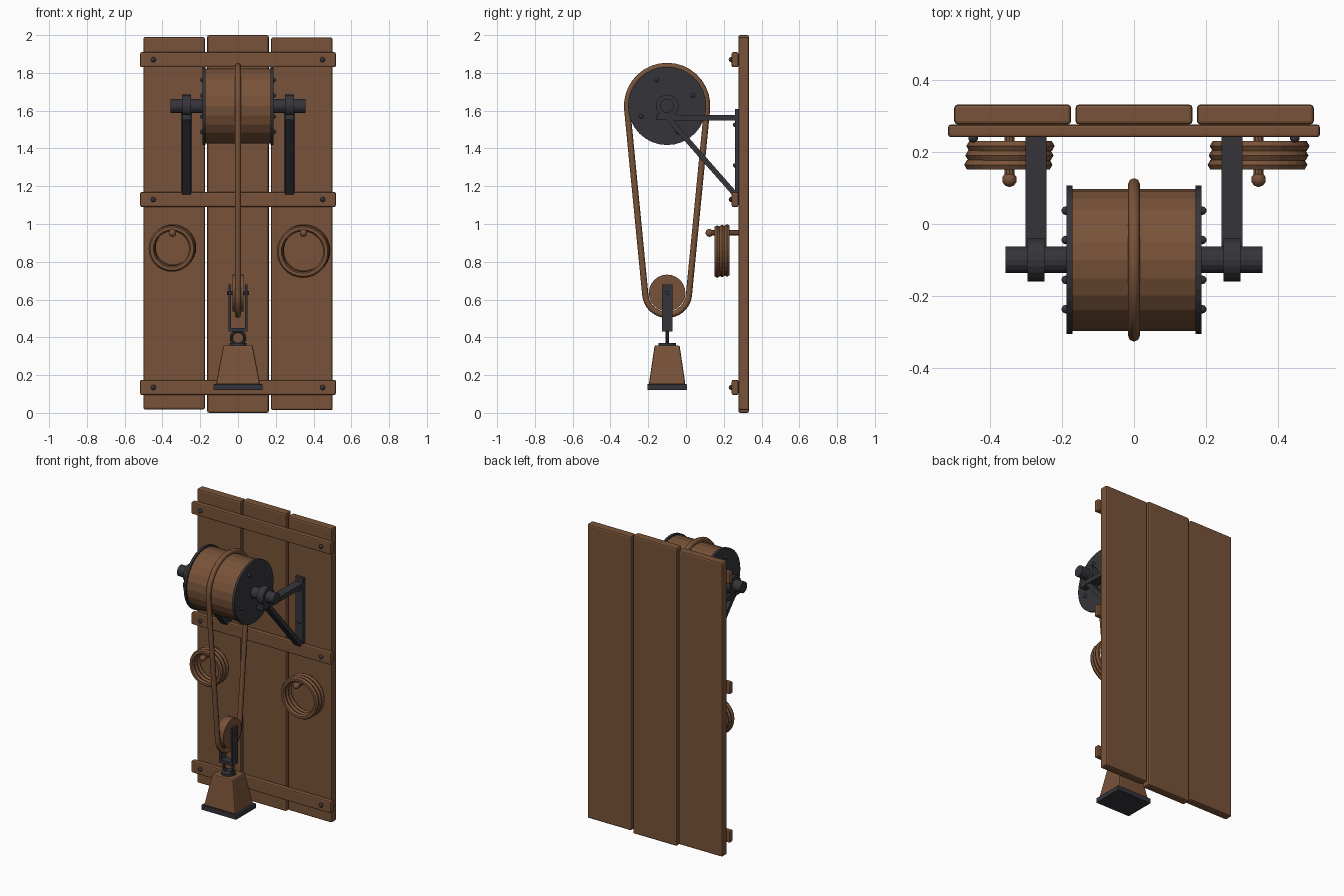
import bpy
import bmesh
from math import pi, sin, cos, asin, radians, atan2, hypot
from mathutils import Matrix, Vector

cube = bpy.data.objects.get("Cube")
if cube:
    bpy.data.objects.remove(cube, do_unlink=True)


def material(name, colour):
    mat = bpy.data.materials.new(name)
    mat.use_nodes = True
    mat.diffuse_color = (*colour, 1)
    mat.node_tree.nodes["Principled BSDF"].inputs["Base Color"].default_value = (*colour, 1)
    return mat


WOOD = material("brown wood", (0.19, 0.086, 0.041))
IRON = material("dark iron", (0.036, 0.034, 0.042))
AXIS = {"X": Matrix.Rotation(pi / 2, 4, "Y"), "Y": Matrix.Rotation(pi / 2, 4, "X"), "Z": Matrix()}


def finish(name, bm, mat, bevel=0):
    mesh = bpy.data.meshes.new(name)
    bm.to_mesh(mesh)
    bm.free()
    mesh.materials.append(mat)
    obj = bpy.data.objects.new(name, mesh)
    bpy.context.collection.objects.link(obj)
    if bevel:
        mod = obj.modifiers.new("Rounded edges", "BEVEL")
        mod.width = bevel
        mod.segments = 2
    return obj


def box(name, x, y, z, mat, bevel=0.0, taper=(1, 1)):
    """Box from (min, max) pairs; taper scales the top face."""
    bm = bmesh.new()
    bmesh.ops.create_cube(bm, size=1)
    for v in bm.verts:
        if v.co.z > 0:
            v.co.x *= taper[0]
            v.co.y *= taper[1]
        v.co = Vector([(a + b) / 2 + c * (b - a) for c, (a, b) in zip(v.co, (x, y, z))])
    return finish(name, bm, mat, bevel)


def rod(name, centre, radius, length, axis, mat, sides=16, bevel=0):
    bm = bmesh.new()
    bmesh.ops.create_cone(bm, cap_ends=True, segments=sides, radius1=radius, radius2=radius,
                          depth=length, matrix=Matrix.Translation(centre) @ AXIS[axis])
    return finish(name, bm, mat, bevel)


def ball(name, centre, radius, mat):
    bm = bmesh.new()
    bmesh.ops.create_uvsphere(bm, u_segments=10, v_segments=6, radius=radius,
                              matrix=Matrix.Translation(centre))
    obj = finish(name, bm, mat)
    obj.data.shade_smooth()
    return obj


def ring(name, centre, major, minor, mat, sides=6):
    bpy.ops.mesh.primitive_torus_add(location=centre, rotation=(pi / 2, 0, 0), major_radius=major,
                                     minor_radius=minor, major_segments=28, minor_segments=sides)
    obj = bpy.context.object
    obj.name = name
    obj.data.materials.append(mat)
    return obj


CY = -0.1       # depth of the hoist centre line
DRUM_Z = 1.625
PULLEY_Z = 0.635

# Plank backing
for label, x, low, high in (("right", -0.338, 0.018, 1.99), ("middle", 0, 0, 2), ("left", 0.338, 0.014, 1.988)):
    box(label + "_plank", (x - 0.163, x + 0.163), (0.277, 0.333), (low, high), WOOD, 0.01)

# Cross battens with studs
for label, z in (("top", 1.87), ("middle", 1.13), ("bottom", 0.135)):
    box(label + "_batten", (-0.518, 0.518), (0.242, 0.277), (z - 0.04, z + 0.04), WOOD, 0.008)
    for x in (-0.448, 0.448):
        ball(label + "_batten_stud", (x, 0.24, z), 0.014, IRON)

# Drum and axle
rod("drum", (0, CY, DRUM_Z), 0.198, 0.35, "X", WOOD, 24)
rod("axle", (0, CY, DRUM_Z), 0.037, 0.715, "X", IRON)

for side, s in (("right", -1), ("left", 1)):
    # Drum flange with rivets
    rod(side + "_flange", (s * 0.18, CY, DRUM_Z), 0.207, 0.017, "X", IRON, 32)
    for k in range(4):
        a = radians(22 + 90 * k)
        ball(side + "_flange_rivet", (s * 0.19, CY + 0.148 * cos(a), DRUM_Z + 0.148 * sin(a)), 0.012, IRON)

    # Wall bracket
    bx = s * 0.273
    wide = (bx - 0.029, bx + 0.029)
    narrow = (bx - 0.023, bx + 0.023)
    rod(side + "_bearing", (bx, CY, DRUM_Z), 0.06, 0.046, "X", IRON, 20)
    box(side + "_bearing_foot", narrow, (CY - 0.06, CY + 0.06), (1.55, 1.58), IRON)
    box(side + "_bracket_arm", wide, (CY, 0.275), (1.548, 1.578), IRON)
    box(side + "_bracket_plate", wide, (0.26, 0.278), (1.15, 1.61), IRON)
    for z in (1.31, 1.525):
        ball(side + "_bracket_stud", (bx, 0.26, z), 0.012, IRON)
    start, end = Vector((bx, -0.09, 1.555)), Vector((bx, 0.262, 1.155))
    span = end - start
    strut = box(side + "_bracket_strut", (-0.024, 0.024), (-0.014, 0.014),
                (-span.length / 2, span.length / 2), IRON)
    strut.location = (start + end) / 2
    strut.rotation_euler.x = atan2(-span.y, span.z)

    # Peg with a hanging coil of rope
    px = s * 0.347
    rod(side + "_peg", (px, 0.2, 0.953), 0.015, 0.155, "Y", WOOD, 10)
    ball(side + "_peg_knob", (px, 0.124, 0.953), 0.021, WOOD)
    major = 0.123 if s > 0 else 0.107
    for k, y in enumerate((0.165, 0.191, 0.217)):
        shift = 0.003 * (k - 1)
        ring(side + "_rope_coil", (px + shift, y, 0.967 - major + 0.013 + shift), major, 0.016, WOOD)

# Endless rope around the drum and pulley
big, small = 0.212, 0.116
lean = asin((big - small) / (DRUM_Z - PULLEY_Z))
points = []
for radius, z, first, last in ((big, DRUM_Z, -lean, pi + lean), (small, PULLEY_Z, pi + lean, 2 * pi - lean)):
    for k in range(19):
        a = first + (last - first) * k / 18
        points.append((0, CY + radius * cos(a), z + radius * sin(a), 1))
curve = bpy.data.curves.new("hoist_rope", "CURVE")
curve.dimensions = "3D"
curve.bevel_depth = 0.0165
curve.bevel_resolution = 2
spline = curve.splines.new("POLY")
spline.points.add(len(points) - 1)
for p, co in zip(spline.points, points):
    p.co = co
spline.use_cyclic_u = True
curve.materials.append(WOOD)
bpy.context.collection.objects.link(bpy.data.objects.new("hoist_rope", curve))

# Lower pulley in its yoke
rod("pulley", (0, CY, PULLEY_Z), 0.097, 0.056, "X", WOOD, 24)
rod("pulley_pin", (0, CY, PULLEY_Z), 0.012, 0.118, "X", IRON, 10)
for side, s in (("right", -1), ("left", 1)):
    box(side + "_yoke_cheek", (s * 0.043 - 0.007, s * 0.043 + 0.007), (CY - 0.028, CY + 0.028), (0.43, 0.68), IRON)
box("yoke_base", (-0.05, 0.05), (CY - 0.028, CY + 0.028), (0.43, 0.45), IRON)

# Hanging weight
ring("weight_eye", (0, CY, 0.397), 0.035, 0.009, IRON, 8)
rod("weight_collar", (0, CY, 0.363), 0.046, 0.014, "Z", IRON)
box("weight_body", (-0.117, 0.117), (CY - 0.097, CY + 0.097), (0.15, 0.358), WOOD, 0.008, (0.66, 0.68))
box("weight_base", (-0.13, 0.13), (CY - 0.105, CY + 0.105), (0.12, 0.152), IRON, 0.003)
